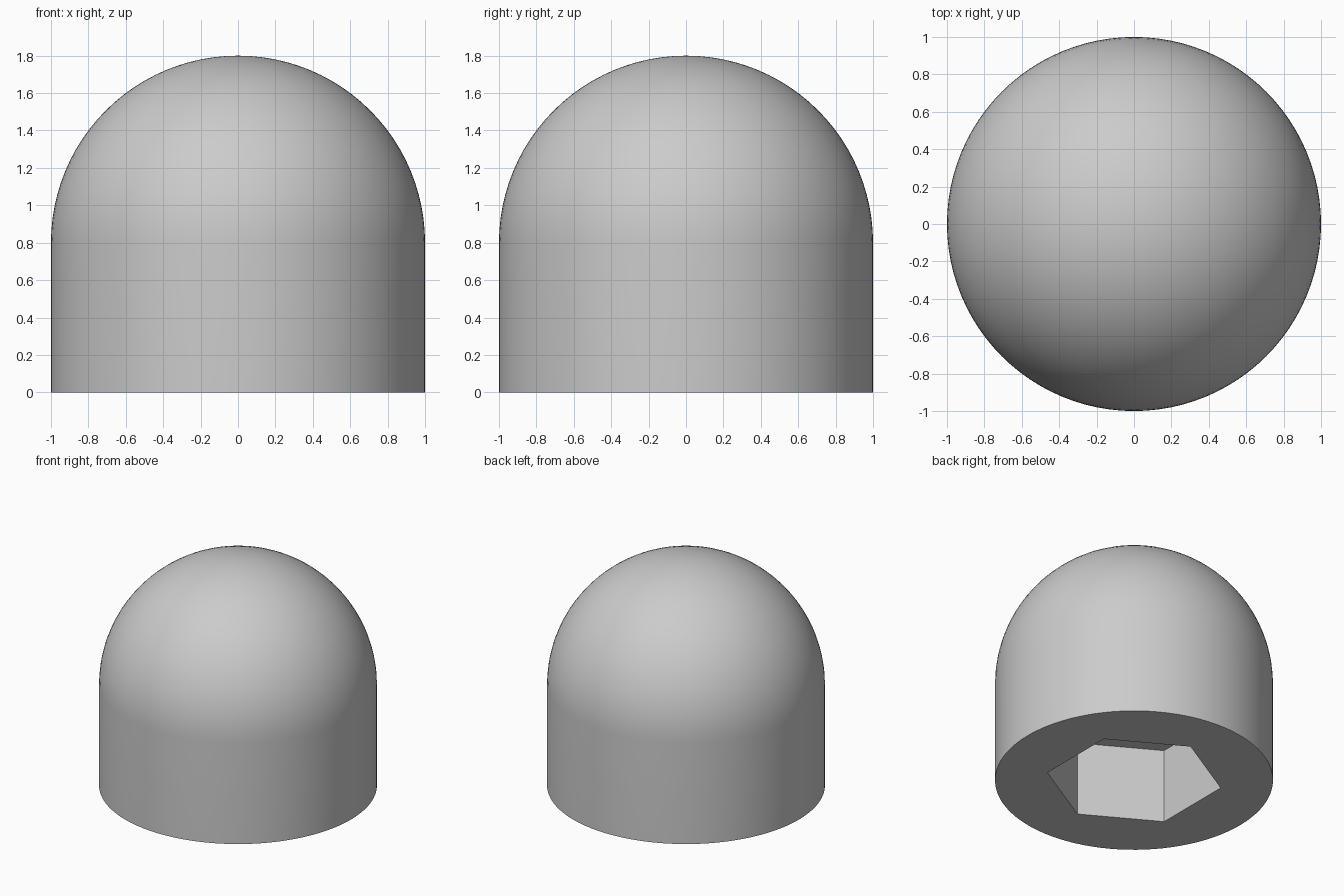
import bpy, bmesh, math
from mathutils import Vector

cube = bpy.data.objects.get("Cube")
if cube:
    bpy.data.objects.remove(cube, do_unlink=True)

RADIUS, WALL_HEIGHT = 1.0, 0.8
SOCKET_RADIUS, SOCKET_DEPTH = 0.633, 0.59
SEGMENTS, RINGS = 96, 24

grey = bpy.data.materials.new("plain grey")
grey.use_nodes = True
colour = (0.6, 0.6, 0.6, 1)
grey.diffuse_color = colour
grey.node_tree.nodes["Principled BSDF"].inputs["Base Color"].default_value = colour

# Domed body: revolved profile of flat base, straight wall and quarter arc
profile = [Vector((0, 0, 0)), Vector((RADIUS, 0, 0))]
for i in range(RINGS + 1):
    a = math.pi / 2 * i / RINGS
    profile.append(Vector((RADIUS * math.cos(a), 0, WALL_HEIGHT + RADIUS * math.sin(a))))

bm = bmesh.new()
verts = [bm.verts.new(p) for p in profile]
edges = [bm.edges.new(pair) for pair in zip(verts, verts[1:])]
bmesh.ops.spin(bm, geom=verts + edges, axis=(0, 0, 1), cent=(0, 0, 0),
               angle=2 * math.pi, steps=SEGMENTS, use_duplicate=False)
bmesh.ops.remove_doubles(bm, verts=bm.verts, dist=1e-4)
bmesh.ops.dissolve_degenerate(bm, edges=bm.edges, dist=1e-5)
bmesh.ops.recalc_face_normals(bm, faces=bm.faces)
mesh = bpy.data.meshes.new("domed_cap")
bm.to_mesh(mesh)
bm.free()
mesh.materials.append(grey)
cap = bpy.data.objects.new("domed_cap", mesh)
bpy.context.collection.objects.link(cap)

# Hexagonal socket cut into the underside
bpy.ops.mesh.primitive_cylinder_add(vertices=6, radius=SOCKET_RADIUS,
                                    depth=2 * SOCKET_DEPTH, location=(0, 0, 0))
cutter = bpy.context.object
cutter.name = "socket_cutter"
cutter.hide_render = True
cutter.data.materials.append(grey)

cut = cap.modifiers.new("hex_socket", "BOOLEAN")
cut.operation = "DIFFERENCE"
cut.solver = "EXACT"
cut.object = cutter

bpy.ops.object.select_all(action="DESELECT")
cap.select_set(True)
bpy.context.view_layer.objects.active = cap
bpy.ops.object.modifier_apply(modifier=cut.name)
bpy.data.objects.remove(cutter, do_unlink=True)

# Smooth dome and wall, crisp rim and socket
bpy.ops.object.shade_smooth_by_angle(angle=math.radians(30))
